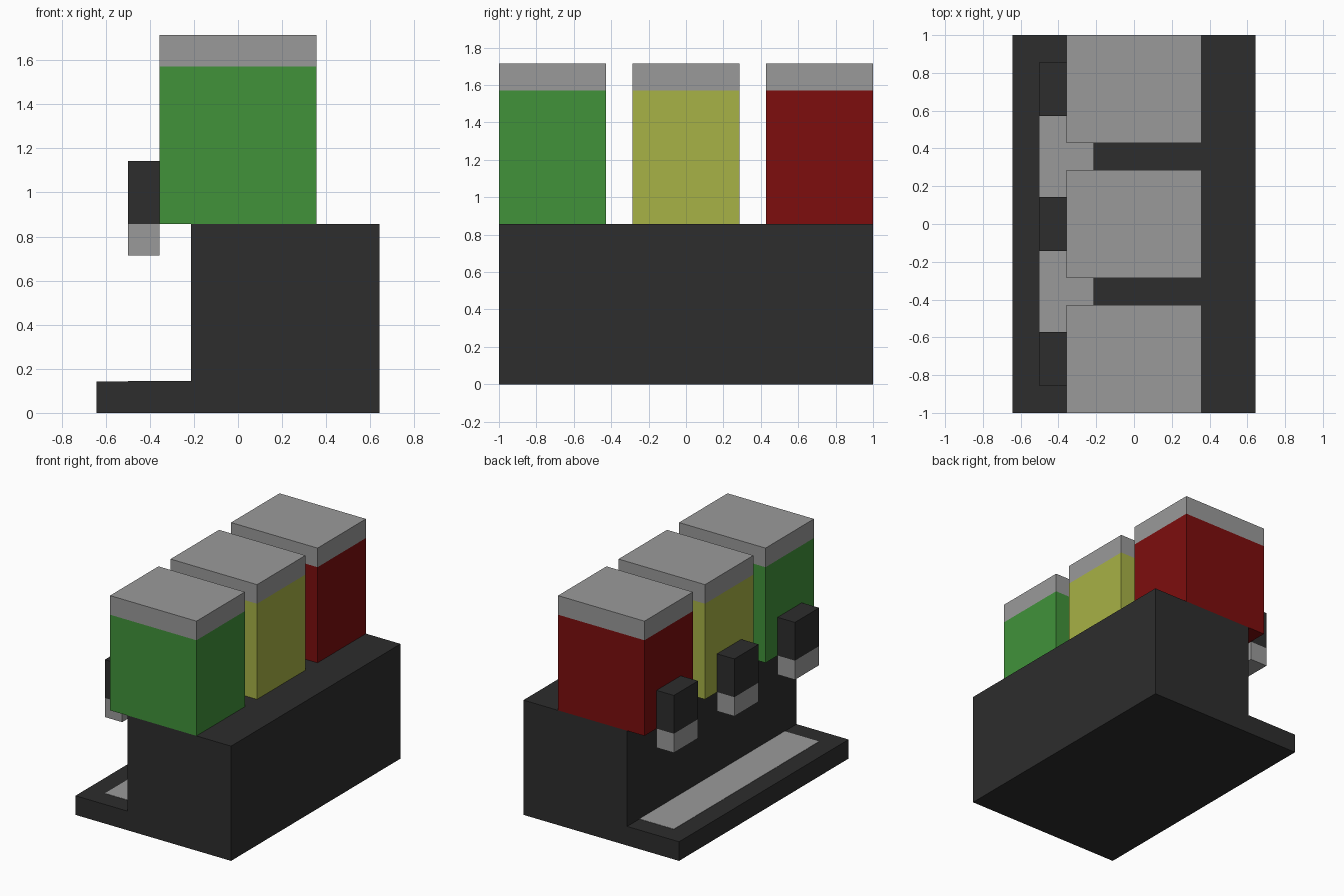
import bpy, bmesh

if "Cube" in bpy.data.objects:
    bpy.data.objects.remove(bpy.data.objects["Cube"])

U = 1 / 14  # the model sits on a regular grid of this size


def material(name, *rgb):
    m = bpy.data.materials.new(name)
    m.diffuse_color = [((c / 255 + 0.055) / 1.055) ** 2.4 if c > 10 else c / 255 / 12.92
                       for c in rgb] + [1]
    m.use_nodes = True
    m.node_tree.nodes["Principled BSDF"].inputs["Base Color"].default_value = m.diffuse_color
    return m


dark = material("charcoal", 45, 45, 45)
gray = material("light_gray", 154, 154, 154)
green = material("green", 65, 146, 58)
yellow = material("yellow", 167, 178, 70)
red = material("dark_red", 125, 13, 13)


def finish(name, bm, mats):
    bmesh.ops.recalc_face_normals(bm, faces=bm.faces)
    me = bpy.data.meshes.new(name)
    bm.to_mesh(me)
    bm.free()
    for m in mats:
        me.materials.append(m)
    ob = bpy.data.objects.new(name, me)
    bpy.context.collection.objects.link(ob)
    return ob


def box(name, x, y, z, lower, upper=None, split=None):
    """Box from min/max pairs in grid units; faces above split get the upper colour."""
    bm = bmesh.new()
    bmesh.ops.create_cube(bm, size=1)
    for v in bm.verts:
        v.co = [(r[0] if c < 0 else r[1]) * U for c, r in zip(v.co, (x, y, z))]
    if upper:
        bmesh.ops.bisect_plane(bm, geom=bm.verts[:] + bm.edges[:] + bm.faces[:],
                               plane_co=(0, 0, split * U), plane_no=(0, 0, 1))
        for f in bm.faces:
            f.material_index = int(f.calc_center_median().z > split * U)
    return finish(name, bm, [lower, upper] if upper else [lower])


# Machine body with drip shelf: L-shaped profile extruded along y
bm = bmesh.new()
profile = [(-9, 0), (9, 0), (9, 12), (-3, 12), (-3, 2), (-9, 2)]
face = bm.faces.new([bm.verts.new((x * U, -1, z * U)) for x, z in profile])
ext = bmesh.ops.extrude_face_region(bm, geom=[face], use_keep_orig=True)
bmesh.ops.translate(bm, vec=(0, 2, 0),
                    verts=[g for g in ext["geom"] if isinstance(g, bmesh.types.BMVert)])
finish("body", bm, [dark])

# Drip plate lying on the shelf
box("drip_plate", (-7, -3), (-12, 12), (2, 2.03), gray)

# Three drink tanks with lids, each with a tap on the left side
for label, colour, y in (("green", green, -10), ("yellow", yellow, 0), ("red", red, 10)):
    box(label + "_tank", (-5, 5), (y - 4, y + 4), (12, 24), colour, gray, 22)
    box(label + "_tap", (-7, -5), (y - 2, y + 2), (10, 16), gray, dark, 12)
